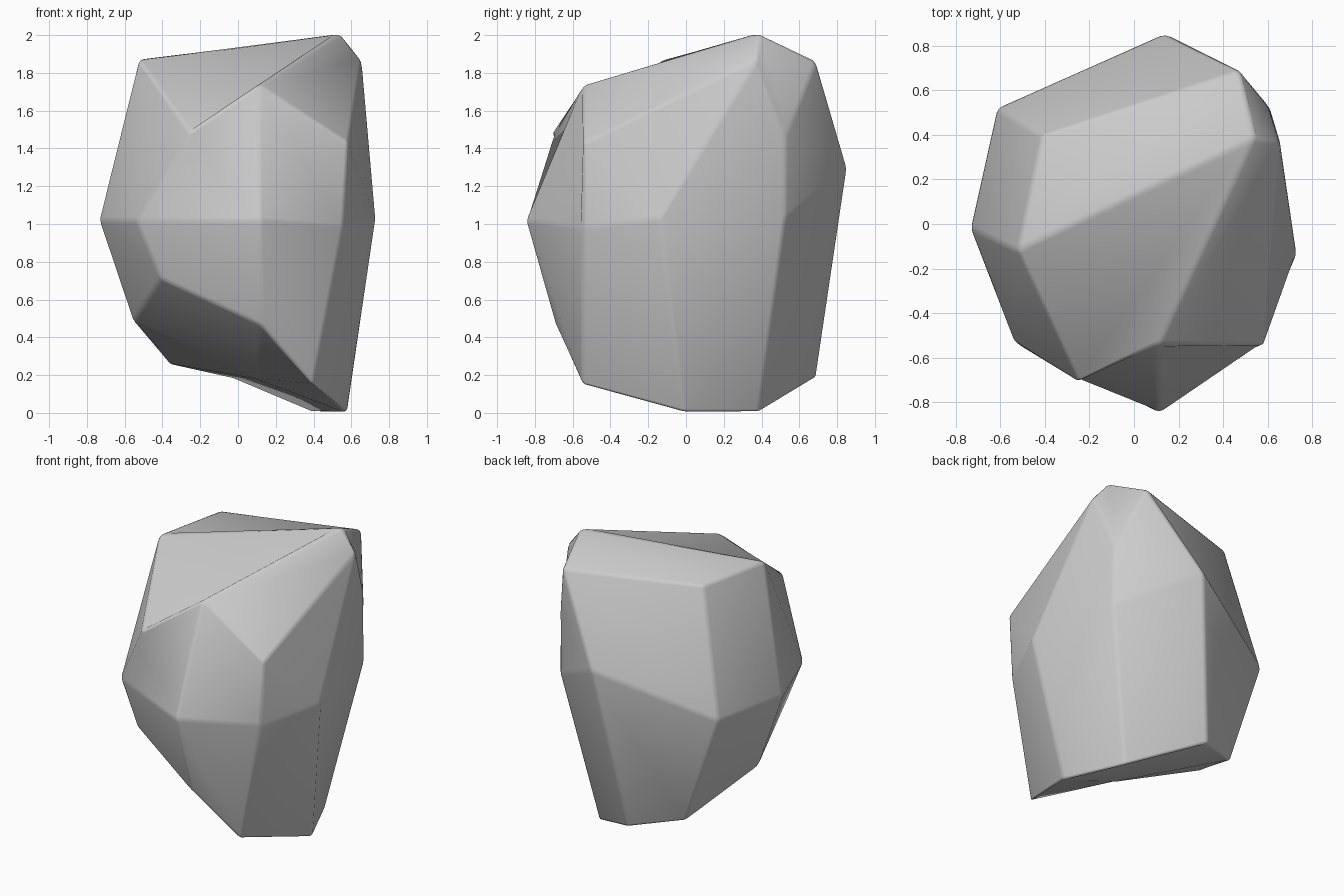
import bpy, bmesh

if "Cube" in bpy.data.objects:
    bpy.data.objects.remove(bpy.data.objects["Cube"])

# Displaced positions of a 3x3x3 cube cage, per layer: rows front to back, each left to right
bottom = [
    [(-.41, -.53, .71), (.12, -.69, .465), (.395, -.55, .145)],
    [(-.555, 0, .485), (.10, -.05, .18), (.58, -.01, 0)],
    [(-.36, .52, .25), (-.03, .69, .185), (.40, .385, 0)],
]
middle = [
    [(-.54, -.53, 1.02), (.115, -.85, 1.02), (.555, -.545, .98)],
    [(-.735, -.02, 1.02), None, (.73, -.14, 1.03)],
    [(-.615, .52, 1.02), (.14, .855, 1.30), (.61, .525, 1.03)],
]
top = [
    [(-.25, -.715, 1.48), (.11, -.54, 1.74), (.585, -.545, 1.43)],
    [(-.525, -.12, 1.87), (.54, .385, 2.01), (.655, .375, 1.87)],
    [(-.415, .40, 1.87), (.475, .69, 1.86), (.605, .525, 1.47)],
]
layers = [bottom, middle, top]

# Rock: cube cut once per edge, each cage point moved to its chiselled position
bm = bmesh.new()
bmesh.ops.create_cube(bm, size=2)
bmesh.ops.subdivide_edges(bm, edges=bm.edges[:], cuts=1, use_grid_fill=True)
for v in bm.verts:
    i, j, k = (round(c) + 1 for c in v.co)
    v.co = layers[k][j][i]
bmesh.ops.recalc_face_normals(bm, faces=bm.faces[:])
mesh = bpy.data.meshes.new("rock")
bm.to_mesh(mesh)
bm.free()
rock = bpy.data.objects.new("rock", mesh)
bpy.context.collection.objects.link(rock)

# Worn edges
bevel = rock.modifiers.new("worn_edges", 'BEVEL')
bevel.width = 0.02
bevel.segments = 2
bevel.limit_method = 'ANGLE'
bevel.angle_limit = 0.17
for p in mesh.polygons:
    p.use_smooth = True
